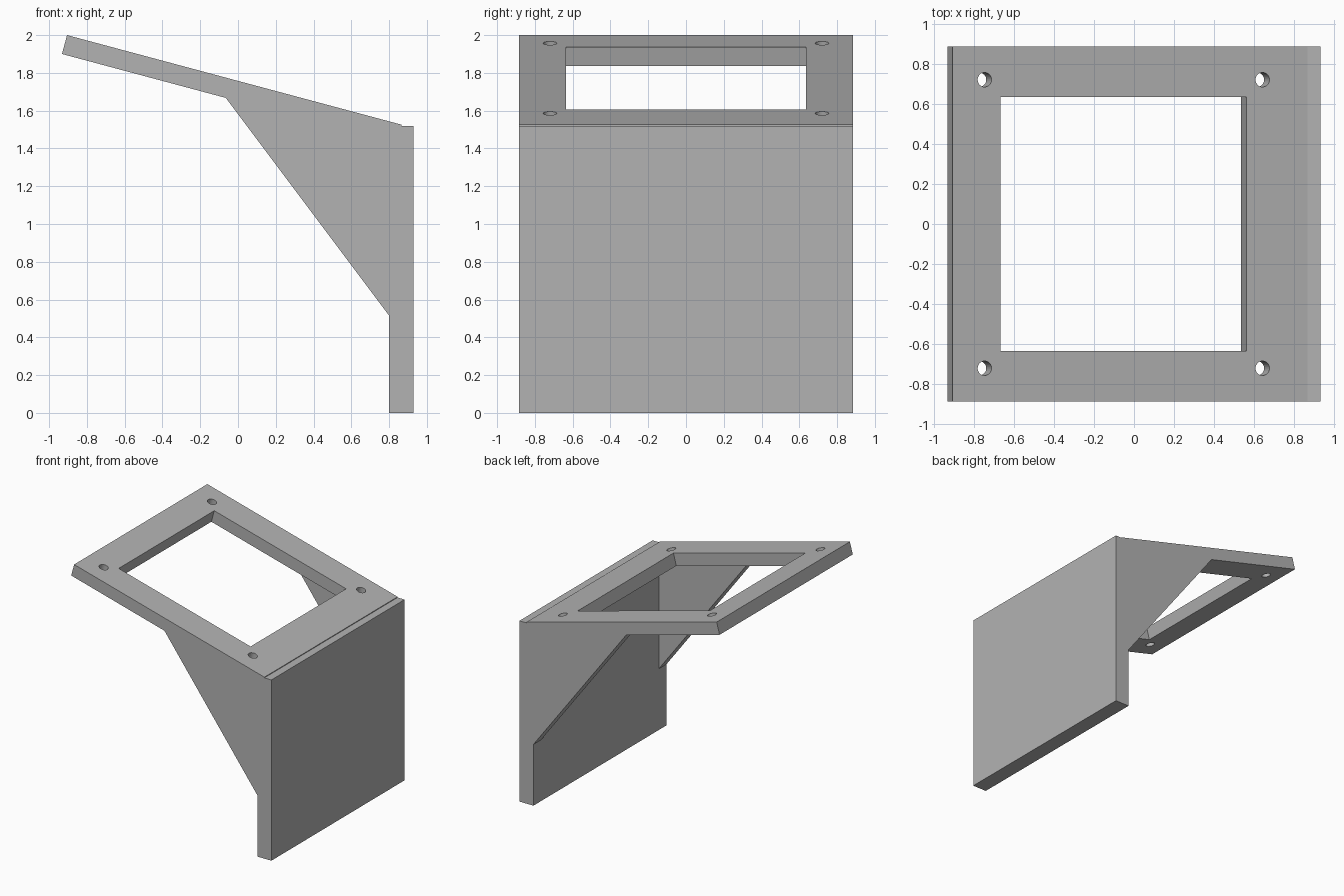
import bpy, bmesh
from math import radians, cos, sin
from mathutils import Matrix, Vector

cube = bpy.data.objects.get("Cube")
if cube:
    bpy.data.objects.remove(cube)

grey = bpy.data.materials.new("mid grey")
grey.use_nodes = True
colour = (0.45, 0.45, 0.45, 1)
grey.diffuse_color = colour
grey.node_tree.nodes["Principled BSDF"].inputs["Base Color"].default_value = colour

HALF = 0.885          # half depth of the bracket
TILT = radians(15)
THICK = 0.103         # top frame and gusset thickness


def new_object(name, bm):
    bmesh.ops.recalc_face_normals(bm, faces=bm.faces)
    mesh = bpy.data.meshes.new(name)
    bm.to_mesh(mesh)
    bm.free()
    mesh.materials.append(grey)
    obj = bpy.data.objects.new(name, mesh)
    bpy.context.collection.objects.link(obj)
    return obj


def extrude_profile(name, points, y0, y1):
    """Extrude an (x, z) outline along y."""
    bm = bmesh.new()
    face = bm.faces.new([bm.verts.new((x, y0, z)) for x, z in points])
    moved = bmesh.ops.extrude_face_region(bm, geom=[face])["geom"]
    verts = [v for v in moved if isinstance(v, bmesh.types.BMVert)]
    bmesh.ops.translate(bm, verts=verts, vec=(0, y1 - y0, 0))
    return new_object(name, bm)


def combine(target, tool, operation):
    mod = target.modifiers.new(tool.name, "BOOLEAN")
    mod.operation, mod.object, mod.solver = operation, tool, "EXACT"
    bpy.context.view_layer.objects.active = target
    bpy.ops.object.modifier_apply(modifier=mod.name)
    bpy.data.objects.remove(tool)


# Sloping top and upright wall share one bent outline
bracket = extrude_profile("bracket", [
    (-0.905, 2), (0.865, 1.526), (0.865, 1.52), (0.93, 1.52),
    (0.93, 0), (0.80, 0), (0.80, 1.436), (-0.932, 1.90)], -HALF, HALF)

# Triangular side gussets, sunk slightly into the top and wall
for side, y in (("right", -HALF), ("left", HALF - THICK)):
    gusset = extrude_profile(side + "_gusset", [
        (-0.065, 1.668), (0.80, 0.515), (0.83, 0.515),
        (0.83, 1.47), (-0.04, 1.70)], y, y + THICK)
    combine(bracket, gusset, "UNION")

# Square opening and four screw holes, cut square to the sloping top
place = Matrix.Translation((-0.052, 0, 1.7715)) @ Matrix.Rotation(TILT, 4, "Y")
bm = bmesh.new()
bmesh.ops.create_cube(bm, size=1, matrix=place @ Matrix.Diagonal((1.27, 1.27, 0.3, 1)))
combine(bracket, new_object("opening_cutter", bm), "DIFFERENCE")

for sx in (-1, 1):
    for sy in (-1, 1):
        bm = bmesh.new()
        bmesh.ops.create_cone(bm, cap_ends=True, segments=32, radius1=0.036,
                              radius2=0.036, depth=0.24, matrix=place @
                              Matrix.Translation((sx * 0.718, sy * 0.72, 0)))
        combine(bracket, new_object("hole_cutter", bm), "DIFFERENCE")
